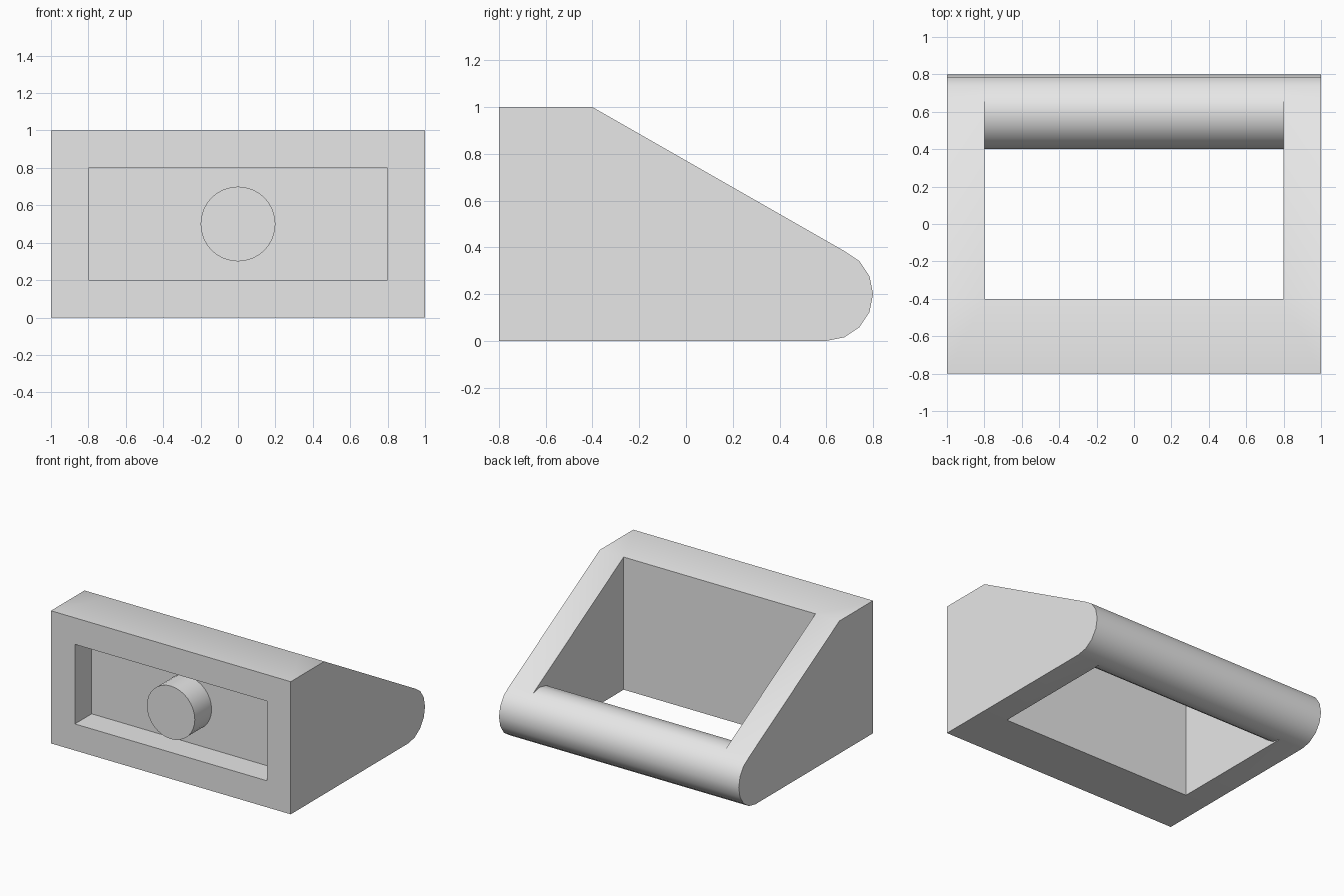
import bpy, bmesh, math

cube = bpy.data.objects.get("Cube")
if cube:
    bpy.data.objects.remove(cube, do_unlink=True)

grey = bpy.data.materials.new("light grey")
grey.use_nodes = True
colour = (0.8, 0.8, 0.8, 1)
grey.diffuse_color = colour
grey.node_tree.nodes["Principled BSDF"].inputs["Base Color"].default_value = colour


def finish(obj):
    """Give an object its colour and smooth shading with sharp edges."""
    obj.data.materials.append(grey)
    bpy.ops.object.select_all(action='DESELECT')
    obj.select_set(True)
    bpy.context.view_layer.objects.active = obj
    bpy.ops.object.shade_smooth_by_angle(angle=math.radians(30))


bm = bmesh.new()


def wall(x, points):
    """Flat face across x, from (y, z) points."""
    bm.faces.new([bm.verts.new((x, y, z)) for y, z in points])


def strip(x0, x1, points):
    """Closed run of quads along x, from (y, z) points."""
    for a, b in zip(points, points[1:] + points[:1]):
        bm.faces.new([bm.verts.new(p) for p in
                      ((x0, *a), (x1, *a), (x1, *b), (x0, *b))])


def bar_point(step):
    angle = step * math.tau / 16
    return (0.6 + 0.2 * math.cos(angle), 0.2 + 0.2 * math.sin(angle))


outer, inner = 1.0, 0.8
front, floor, back = -0.8, -0.6, -0.4

# Cross-sections: side panel, front block with recess, bar, opening
recess = [(front, 0.2), (floor, 0.2), (floor, 0.8), (front, 0.8)]
nose = [bar_point(i) for i in range(-4, 4)]
side = [(front, 1), (front, 0.8), (front, 0.2), (front, 0), (back, 0)] + nose + [(back, 1)]
block = [(front, 0)] + recess + [(front, 1), (back, 1), (back, 0)]
bar = [bar_point(i) for i in range(16)]
opening = [(back, 0), (back, 1)] + [bar_point(i) for i in range(3, 13)]

# Middle: front block and rounded rear bar
strip(-inner, inner, block)
strip(-inner, inner, bar)

# Both side panels with the inner faces of the recess and opening
for s in (-1, 1):
    strip(s * inner, s * outer, side)
    wall(s * outer, side)
    wall(s * inner, recess)
    wall(s * inner, opening)

bmesh.ops.remove_doubles(bm, verts=bm.verts, dist=0.0001)
bmesh.ops.recalc_face_normals(bm, faces=bm.faces)
mesh = bpy.data.meshes.new("housing_frame")
bm.to_mesh(mesh)
bm.free()
frame = bpy.data.objects.new("housing_frame", mesh)
bpy.context.collection.objects.link(frame)
finish(frame)

# Round peg standing in the recess, flush with the front
bpy.ops.mesh.primitive_cylinder_add(vertices=32, radius=0.2, depth=0.25,
                                    location=(0, front + 0.125, 0.5),
                                    rotation=(math.pi / 2, 0, 0))
peg = bpy.context.object
peg.name = "front_peg"
finish(peg)
